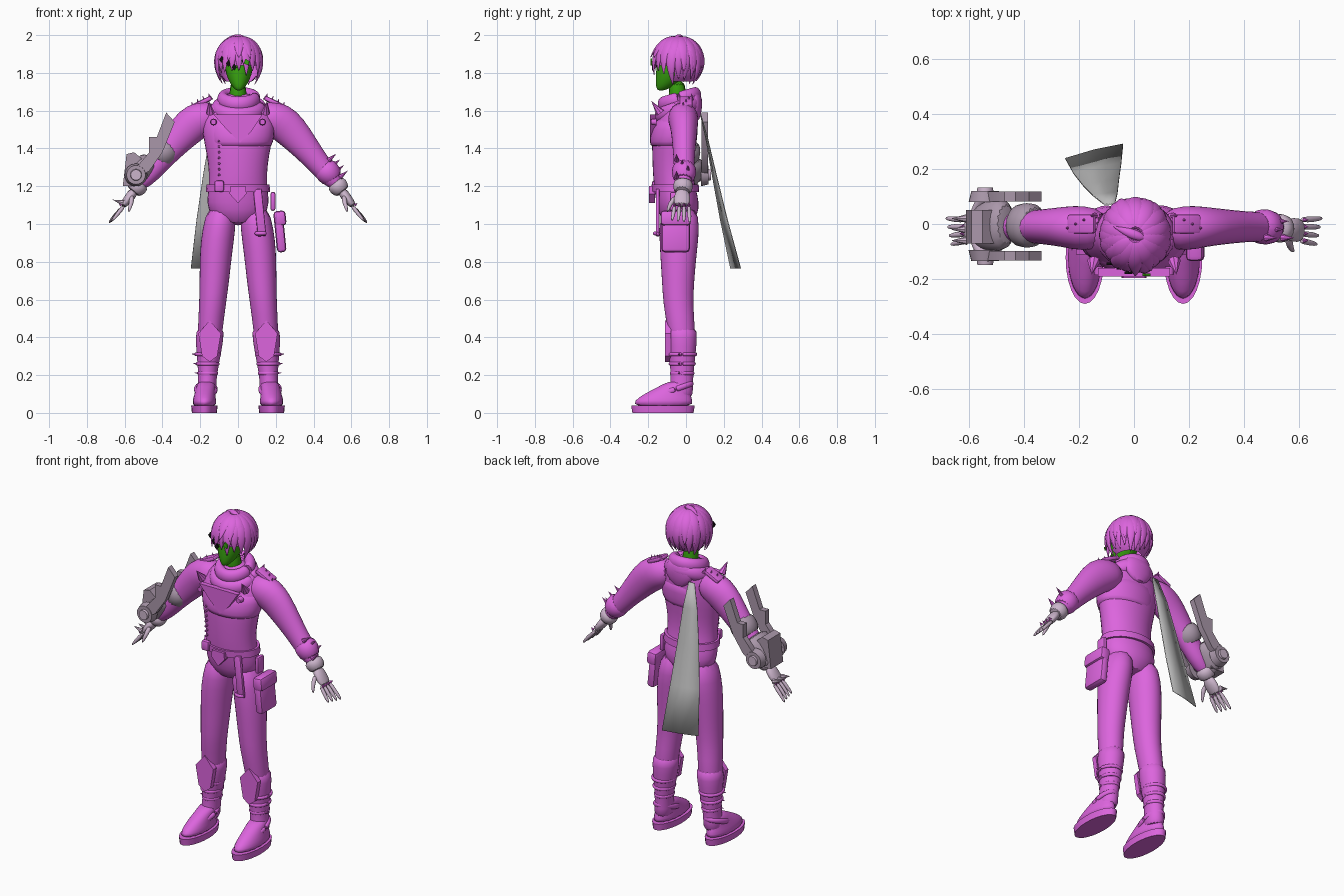
import bpy, bmesh, math, random
from mathutils import Vector, Matrix

random.seed(4)
default_cube = bpy.data.objects.get("Cube")
if default_cube:
    bpy.data.objects.remove(default_cube)


def material(name, *rgb):
    mat = bpy.data.materials.new(name)
    mat.use_nodes = True
    mat.diffuse_color = (*rgb, 1)
    mat.node_tree.nodes["Principled BSDF"].inputs["Base Color"].default_value = (*rgb, 1)
    return mat


MAGENTA = material("magenta", .72, .13, .73)
GREEN = material("green", .04, .36, .005)
CAPE = material("cape grey", .5, .5, .5)
GLOVE = material("pale lilac", .6, .46, .6)
STEEL = material("lilac grey", .4, .31, .4)
BLACK = material("black", .005, .005, .005)


def finish(name, bm, mat, sub=0, angle=40):
    bmesh.ops.recalc_face_normals(bm, faces=bm.faces)
    mesh = bpy.data.meshes.new(name)
    bm.to_mesh(mesh)
    bm.free()
    mesh.materials.append(mat)
    mesh.shade_smooth()
    mesh.set_sharp_from_angle(angle=math.radians(angle))
    obj = bpy.data.objects.new(name, mesh)
    bpy.context.collection.objects.link(obj)
    if sub:
        obj.modifiers.new("smooth", "SUBSURF").levels = sub
        obj.modifiers["smooth"].render_levels = sub
    return obj


def loft(name, mat, rings, flat=False, n=16, sub=1, ref=(0, 1, 0), side=1):
    """Skin over elliptical rings (x, y, z, radius across, radius deep)."""
    bm = bmesh.new()
    centres = [Vector((r[0] * side, r[1], r[2])) for r in rings]
    loops = []
    for i, c in enumerate(centres):
        t = centres[min(i + 1, len(rings) - 1)] - centres[max(i - 1, 0)]
        t = Vector((0, 0, 1)) if flat else t.normalized()
        u = Vector(ref).cross(t).normalized()
        v = t.cross(u)
        angles = [math.tau * k / n for k in range(n)]
        loops.append([bm.verts.new(c + u * rings[i][3] * math.cos(a) + v * rings[i][4] * math.sin(a))
                      for a in angles])
    for lo, hi in zip(loops, loops[1:]):
        for k in range(n):
            bm.faces.new((lo[k], lo[(k + 1) % n], hi[(k + 1) % n], hi[k]))
    bm.faces.new(loops[0])
    bm.faces.new(loops[-1])
    return finish(name, bm, mat, sub, 60)


def spike(name, mat, loc, direction, r=.015, h=.05, tip=0, n=8):
    bm = bmesh.new()
    turn = Vector(direction).to_track_quat("Z", "Y").to_matrix().to_4x4()
    bmesh.ops.create_cone(bm, cap_ends=True, segments=n, radius1=r, radius2=tip, depth=h,
                          matrix=Matrix.Translation(loc) @ turn)
    return finish(name, bm, mat)


def box(name, mat, loc, size, tilt=0, bevel=.01):
    bm = bmesh.new()
    bmesh.ops.create_cube(bm, size=1, matrix=Matrix.Translation(loc) @ Matrix.Rotation(tilt, 4, "Y")
                          @ Matrix.Diagonal((*size, 1)))
    bmesh.ops.bevel(bm, geom=bm.edges[:], offset=bevel, segments=2, affect="EDGES", profile=.5)
    return finish(name, bm, mat)


def plate(name, mat, points, y, thick):
    """Outline in x and z, given depth along y."""
    bm = bmesh.new()
    face = bm.faces.new([bm.verts.new((x, y - thick / 2, z)) for x, z in points])
    out = bmesh.ops.extrude_face_region(bm, geom=[face])["geom"]
    bmesh.ops.translate(bm, vec=(0, thick, 0), verts=[v for v in out if isinstance(v, bmesh.types.BMVert)])
    return finish(name, bm, mat)


def ring(name, mat, loc, rx, ry, minor, tilt=0):
    pts = []
    for k in range(25):
        a = math.tau * k / 24
        pts.append((loc[0] + rx * math.cos(a), loc[1] + ry * math.sin(a),
                    loc[2] + tilt * math.sin(a), minor, minor * 1.3))
    return loft(name, mat, pts, n=10, ref=(0, 0, 1))


# Body
loft("jacket", MAGENTA, [
    (0, -.04, .99, .1, .08), (0, -.04, 1.08, .17, .115), (0, -.05, 1.15, .165, .115),
    (0, -.065, 1.22, .155, .11), (0, -.07, 1.32, .16, .11), (0, -.065, 1.42, .18, .118),
    (0, -.06, 1.5, .195, .12), (0, -.04, 1.58, .19, .1), (0, -.03, 1.64, .14, .08),
    (0, -.03, 1.7, .06, .06)], flat=True)
loft("chest_flap", MAGENTA, [
    (.01, -.068, 1.4, .17, .122), (.01, -.068, 1.43, .18, .127),
    (.01, -.062, 1.5, .19, .128), (.01, -.045, 1.58, .18, .11)], flat=True)
loft("belt", MAGENTA, [(0, -.055, 1.17, .17, .125), (0, -.058, 1.21, .167, .125)], flat=True, sub=0, n=24)
plate("buckle", MAGENTA, [(-.04, 1.2), (.04, 1.2), (.045, 1.16), (0, 1.11), (-.045, 1.16)], -.18, .03)
box("side_buckle", MAGENTA, (-.1, -.165, 1.2), (.05, .03, .06))

# Scarf and hood
ring("scarf", MAGENTA, (.005, -.035, 1.66), .085, .085, .033, .025)
ring("lower_scarf", MAGENTA, (.005, -.04, 1.61), .115, .095, .034, .035)
loft("hood", MAGENTA, [(.01, .05, 1.54, .03, .02), (.01, .05, 1.6, .1, .035),
                       (.01, .045, 1.67, .09, .045), (.01, .03, 1.71, .06, .03)], flat=True)
plate("scarf_drape", MAGENTA, [(-.13, 1.58), (.13, 1.58), (.07, 1.49), (.01, 1.43), (-.06, 1.5)], -.175, .03)

# Head and hair
loft("face", GREEN, [
    (.005, -.135, 1.705, .012, .015), (.005, -.115, 1.725, .035, .045), (.005, -.09, 1.765, .06, .072),
    (.005, -.075, 1.82, .077, .085), (.005, -.06, 1.9, .08, .09), (.005, -.06, 1.94, .05, .06)], flat=True)
loft("neck", GREEN, [(0, -.04, 1.6, .05, .05), (0, -.05, 1.78, .048, .05)], flat=True)
CENTRE, RADII = Vector((.005, -.04, 1.86)), Vector((.118, .127, .13))
bm = bmesh.new()
bmesh.ops.create_uvsphere(bm, u_segments=32, v_segments=20, radius=1,
                          matrix=Matrix.Translation(CENTRE) @ Matrix.Diagonal((*RADII, 1)))
open_faces = [f for f in bm.faces if f.calc_center_median().z < (1.83 if f.calc_center_median().y < -.07 else 1.75)]
bmesh.ops.delete(bm, geom=open_faces, context="FACES")
finish("hair_cap", bm, MAGENTA)


def hair_lock(name, az, start, end, flick, width):
    pts = []
    for k in range(7):
        s = k / 6
        th = start + (end - start) * s
        d = Vector((math.sin(th) * math.cos(az), math.sin(th) * math.sin(az), math.cos(th)))
        p = CENTRE + RADII * (1 + flick * s ** 3) * d
        taper = max(.04, math.sin(math.pi * (.2 + .8 * s)))
        pts.append((*p, width * taper, .016 * taper))
    loft(name, MAGENTA, pts, n=8, ref=(math.cos(az), math.sin(az), 1))


for layer, (count, shorten) in enumerate(((20, 0), (14, .45))):
    for k in range(count):
        az = math.tau * (k + layer / 2) / count
        front = -math.sin(az)
        reach = (1.95 if front > .5 else 2.4) - shorten + random.uniform(-.15, .15)
        hair_lock(f"hair_lock_{layer}_{k}", az, .15, reach, random.uniform(.05, .24), .036)
hair_lock("hair_tuft", 2.8, -.3, .7, .12, .02)
for i, (x, z) in enumerate(((-.085, 1.87), (-.05, 1.85), (-.02, 1.83), (.03, 1.865))):
    y = -.186 + abs(x) * .5
    plate(f"eye_mark_{i}", BLACK, [(x - .014, z), (x, z - .018), (x + .014, z), (x, z + .02)], y, .009)
plate("eye", GREEN, [(.03, 1.85), (.055, 1.84), (.06, 1.86), (.04, 1.875)], -.184, .009)

# Limbs, built for both sides
for side, label in ((1, "left"), (-1, "right")):
    def at(x, y, z):
        return (x * side, y, z)

    loft(label + "_arm", MAGENTA, [
        (.1, -.02, 1.58, .07, .07), (.19, -.015, 1.56, .098, .085), (.25, -.01, 1.525, .1, .075),
        (.32, -.01, 1.45, .085, .066), (.41, -.01, 1.34, .063, .056), (.46, -.01, 1.28, .06, .056),
        (.54, -.015, 1.19, .04, .042)], side=side)
    loft(label + "_glove_cuff", GLOVE, [(.51, -.015, 1.225, .048, .05), (.53, -.015, 1.2, .056, .056),
                                        (.56, -.02, 1.165, .044, .045)], side=side)
    loft(label + "_palm", GLOVE, [(.545, -.02, 1.18, .028, .035), (.575, -.02, 1.14, .026, .045),
                                  (.615, -.025, 1.09, .02, .045)], side=side)
    for k in range(4):
        y, f = -.06 + k * .025, -.075 + k * .032
        bend, drop = .64 + .006 * k, 1.05 - .004 * k
        loft(f"{label}_finger_{k}", GLOVE, [(.6, y, 1.1, .012, .012), (bend, (y + f) / 2, drop, .012, .012),
                                            (bend + .027, f, drop - .035, .006, .006)], n=8, side=side)
        spike(f"{label}_knuckle_stud_{k}", MAGENTA, at(.625, y, 1.105), at(1, 0, .7), .009, .02)
    loft(label + "_thumb", GLOVE, [(.56, -.045, 1.15, .016, .016), (.565, -.085, 1.11, .014, .014),
                                   (.58, -.1, 1.06, .006, .006)], n=8, ref=(1, 0, 0), side=side)

    # Shoulder strap with spikes
    box(label + "_shoulder_strap", MAGENTA, at(.19, 0, 1.645), (.11, .07, .025), side * .45)
    for k in range(4):
        spike(f"{label}_shoulder_spike_{k}", MAGENTA, at(.15 + .03 * k, .03 - .015 * k, 1.675 - .015 * k),
              at(.4, 0, 1), .012, .04)
    spike(label + "_chest_spike", MAGENTA, at(.15, -.16, 1.62), at(.1, -.6, .8), .024, .08)
    spike(label + "_chest_button", MAGENTA, at(.13, -.17, 1.54), (0, -1, 0), .018, .03, .014, 12)

    # Legs and boots
    loft(label + "_leg", MAGENTA, [
        (.085, -.035, 1.1, .075, .095), (.1, -.035, .98, .09, .11), (.116, -.04, .86, .088, .1),
        (.125, -.042, .7, .08, .087), (.135, -.042, .57, .072, .08), (.146, -.025, .46, .068, .075),
        (.155, -.02, .3, .06, .065)], flat=True, side=side)
    loft(label + "_boot_shaft", MAGENTA, [
        (.147, -.022, .46, .074, .082), (.15, -.02, .4, .076, .08), (.155, -.02, .31, .066, .073),
        (.16, -.02, .21, .05, .06), (.166, -.025, .13, .05, .062), (.168, -.03, .07, .055, .07)],
         flat=True, side=side)
    loft(label + "_boot_sole", MAGENTA, [(.178, -.122, 0, .066, .162), (.178, -.122, .04, .07, .168)],
         flat=True, n=24, sub=0, side=side)
    loft(label + "_boot_foot", MAGENTA, [
        (.178, -.12, .03, .066, .162), (.178, -.12, .065, .064, .158), (.176, -.1, .1, .056, .125),
        (.17, -.06, .14, .05, .085), (.168, -.03, .17, .045, .06)], flat=True, side=side)
    ring(label + "_boot_strap", MAGENTA, at(.17, -.055, .125), .052, .085, .012, .03)
    plate(label + "_boot_tongue", MAGENTA, [at(x, 0, z)[::2] for x, z in
          ((.09, .42), (.15, .49), (.21, .42), (.19, .3), (.15, .27), (.11, .3))], -.095, .03)
    for k in range(3):
        z = .21 + .05 * k
        spike(f"{label}_boot_spike_{k}", MAGENTA, at(.207 + .008 * k, -.035, z), at(1, -.2, .1), .014, .05)
        ring(f"{label}_boot_band_{k}", MAGENTA, at(.16, -.02, z), .048 + .008 * k, .058 + .007 * k, .008)

# Left forearm guard
loft("left_bracer", MAGENTA, [(.44, -.01, 1.315, .066, .064), (.48, -.01, 1.27, .07, .068),
                              (.515, -.015, 1.225, .054, .055)])
for k in range(4):
    spike(f"bracer_spike_{k}", MAGENTA, (.5 + .02 * k, -.05 + .03 * (k % 3), 1.355 - .03 * k), (1, 0, .8), .014, .055)

# Pouch and hanging straps
box("pouch", MAGENTA, (.222, -.055, .955), (.05, .15, .21), -.1, .018)
box("pouch_flap", MAGENTA, (.222, -.055, 1.03), (.064, .16, .08), -.1, .018)
box("pouch_hanger", MAGENTA, (.185, -.055, 1.12), (.025, .06, .1))
box("hanging_strap", MAGENTA, (.115, -.15, 1.06), (.045, .02, .25), -.1, .006)
ring("strap_ring", MAGENTA, (.12, -.155, .95), .025, .012, .008)
for k in range(7):
    spike(f"jacket_rivet_{k}", MAGENTA, (-.1, -.165, 1.44 - .03 * k), (0, -1, 0), .007, .02, .005)

# Right gauntlet
loft("gauntlet_shell", STEEL, [(-.455, 0, 1.35, .05, .085), (-.49, 0, 1.31, .065, .1),
                               (-.54, -.01, 1.25, .065, .095), (-.575, -.015, 1.19, .045, .06)])
loft("gauntlet_elbow_cuff", STEEL, [(-.35, -.005, 1.43, .07, .082), (-.39, -.005, 1.38, .078, .084),
                                    (-.43, -.005, 1.33, .072, .078)])
for label, y in (("front", -.115), ("back", .1)):
    plate(label + "_gauntlet_blade", STEEL, [(-.38, 1.59), (-.335, 1.54), (-.4, 1.38), (-.47, 1.28),
          (-.54, 1.24), (-.53, 1.31), (-.47, 1.38), (-.47, 1.46), (-.43, 1.46)], y, .035)
    outward = (0, -1 if y < 0 else 1, 0)
    spike(label + "_gauntlet_disc", STEEL, (-.54, y, 1.26), outward, .06, .04, .05, 24)
    spike(label + "_gauntlet_hub", GLOVE, (-.54, y * 1.12, 1.26), outward, .035, .04, .028, 24)
plate("gauntlet_fin", STEEL, [(-.59, 1.37), (-.55, 1.38), (-.49, 1.33), (-.52, 1.2), (-.61, 1.2)], -.01, .12)
along, yoke = Vector((-.6, 0, -.8)), []
for k in range(11):
    a = math.pi * (k / 10 - .5)
    yoke.append((*(Vector((-.52, -.01, 1.3)) + along * .1 * math.cos(a) + Vector((0, .11 * math.sin(a), 0))), .022, .022))
loft("gauntlet_yoke", GLOVE, yoke, n=10, ref=(.8, 0, -.6))
for k in range(3):
    spike(f"gauntlet_claw_{k}", GLOVE, (-.635, -.06 + .04 * k, 1.12), (-1, 0, .3), .016, .06)

# Hanging cape strip
bm = bmesh.new()
rows = []
for left, right, y, z in ((-.11, -.07, .075, 1.6), (-.15, -.06, .11, 1.46), (-.185, -.055, .15, 1.26),
                          (-.22, -.047, .2, 1.02), (-.25, -.04, .26, .765)):
    slant = .025 * (1.6 - z)
    rows.append([bm.verts.new((left, y - slant, z)), bm.verts.new(((left + right) / 2, y + slant / 2, z)),
                 bm.verts.new((right, y + slant * 1.5, z))])
for a, b in zip(rows, rows[1:]):
    for k in range(2):
        bm.faces.new((a[k], a[k + 1], b[k + 1], b[k]))
cape = finish("cape_strip", bm, CAPE)
cape.modifiers.new("thickness", "SOLIDIFY").thickness = .005
